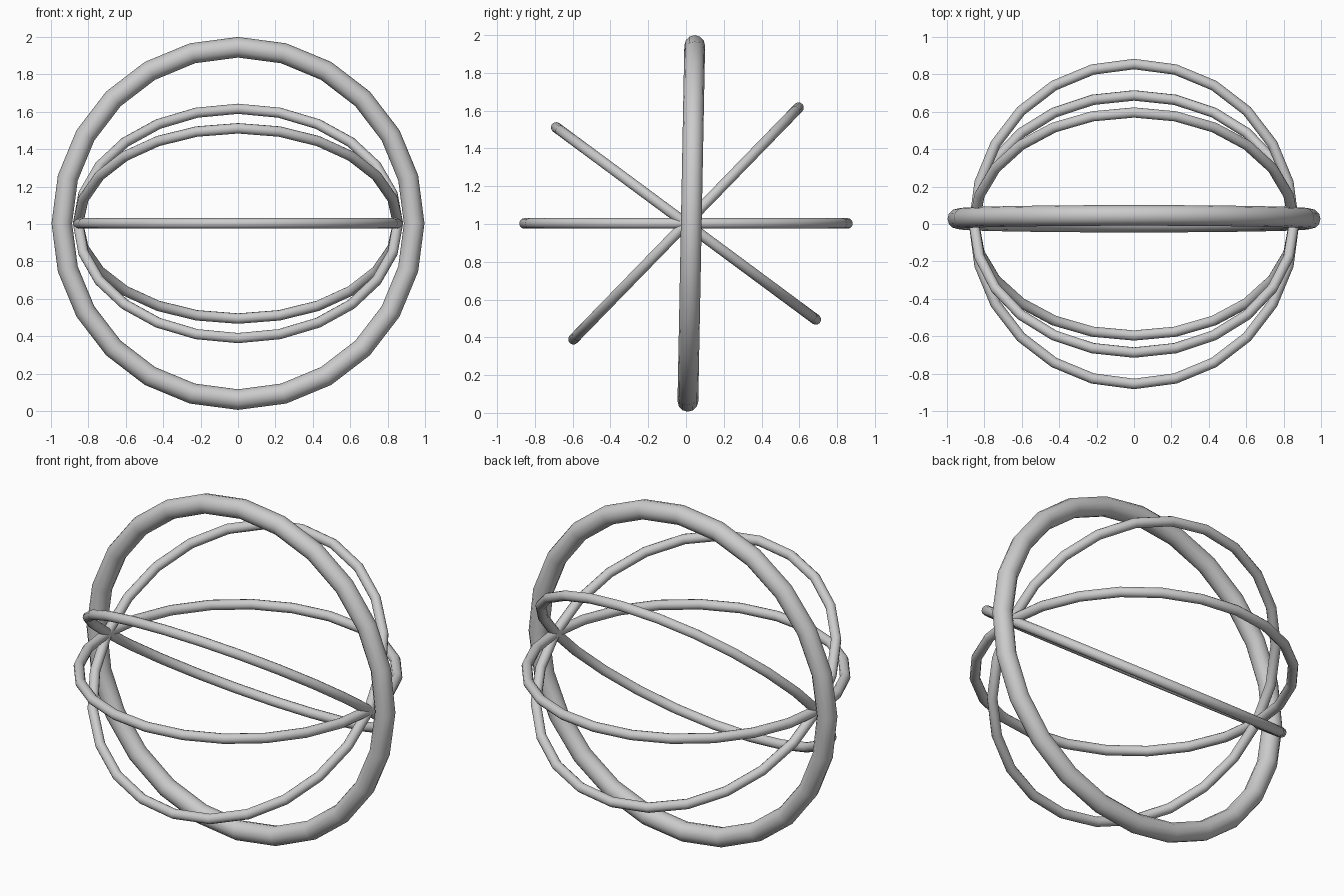
import bpy
from math import radians

if "Cube" in bpy.data.objects:
    bpy.data.objects.remove(bpy.data.objects["Cube"])


def ring(name, radius, tube, tilt, y=0.0):
    # A ring lying flat, then tipped about the shared x axis
    bpy.ops.mesh.primitive_torus_add(
        major_segments=24, minor_segments=12,
        major_radius=radius, minor_radius=tube,
        location=(0, y, 1.003), rotation=(radians(tilt), 0, 0))
    ob = bpy.context.object
    ob.name = name
    bpy.ops.object.shade_smooth()
    return ob


# Thick outer ring, standing almost upright
ring("outer_ring", 0.942, 0.055, 88.9, 0.028)

# Thin inner rings fanned about the x axis
for name, tilt in (("level_ring", 0), ("rear_raised_ring", 45.8),
                   ("front_raised_ring", -36.5)):
    ring(name, 0.855, 0.028, tilt)
